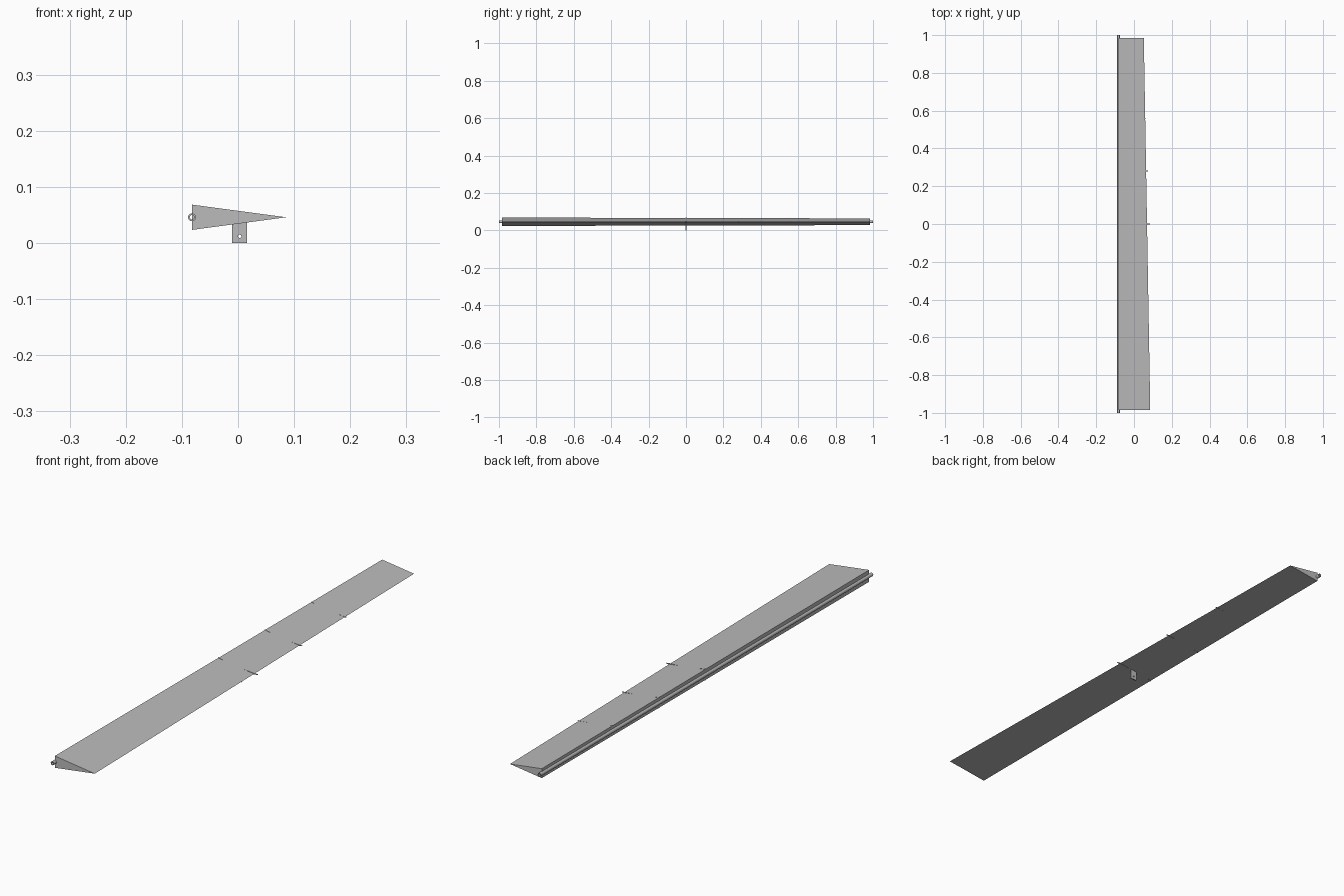
import bpy, bmesh
from math import sin, cos, pi, radians

if "Cube" in bpy.data.objects:
    bpy.data.objects.remove(bpy.data.objects["Cube"], do_unlink=True)

grey = bpy.data.materials.new("plain grey")
grey.use_nodes = True
grey.diffuse_color = (0.5, 0.5, 0.5, 1)
grey.node_tree.nodes["Principled BSDF"].inputs["Base Color"].default_value = grey.diffuse_color

LEAD, AXIS, HALF_SPAN = -0.082, 0.046, 0.985


def section(y):
    """Trailing edge x and leading half thickness at a span position."""
    t = (y + HALF_SPAN) / (2 * HALF_SPAN)
    return 0.086 - 0.034 * t, 0.0225 - 0.0045 * t


def circle(x, z, r, n):
    return [(x + r * cos(2 * pi * i / n), z + r * sin(2 * pi * i / n)) for i in range(n)]


def extrude_loops(name, loops, half_depth, y=0):
    """Filled outline in the xz plane, with inner loops as holes, extruded along y."""
    curve = bpy.data.curves.new(name, "CURVE")
    curve.dimensions = "2D"
    curve.fill_mode = "BOTH"
    curve.extrude = half_depth
    for loop in loops:
        spline = curve.splines.new("POLY")
        spline.points.add(len(loop) - 1)
        for point, (x, z) in zip(spline.points, loop):
            point.co = (x, z, 0, 1)
        spline.use_cyclic_u = True
    obj = bpy.data.objects.new(name, curve)
    bpy.context.collection.objects.link(obj)
    obj.location.y = y
    obj.rotation_euler.x = radians(90)
    bpy.ops.object.select_all(action="DESELECT")
    obj.select_set(True)
    bpy.context.view_layer.objects.active = obj
    bpy.ops.object.convert(target="MESH")
    obj = bpy.context.object
    bm = bmesh.new()
    bm.from_mesh(obj.data)
    bmesh.ops.remove_doubles(bm, verts=bm.verts, dist=1e-5)
    bmesh.ops.recalc_face_normals(bm, faces=bm.faces)
    bm.to_mesh(obj.data)
    bm.free()
    obj.data.materials.clear()
    obj.data.materials.append(grey)
    bpy.ops.object.shade_smooth_by_angle(angle=radians(35))
    return obj


# Tapered wedge panel
bm = bmesh.new()
ends = []
for y in (-HALF_SPAN, HALF_SPAN):
    tip, half = section(y)
    profile = [(LEAD, AXIS - half), (tip, AXIS), (LEAD, AXIS + half)]
    ends.append([bm.verts.new((x, y, z)) for x, z in profile])
for end in ends:
    bm.faces.new(end)
for i in range(3):
    j = (i + 1) % 3
    bm.faces.new((ends[0][i], ends[0][j], ends[1][j], ends[1][i]))
bmesh.ops.recalc_face_normals(bm, faces=bm.faces)
mesh = bpy.data.meshes.new("flap_panel")
bm.to_mesh(mesh)
bm.free()
mesh.materials.append(grey)
bpy.context.collection.objects.link(bpy.data.objects.new("flap_panel", mesh))

# Hollow hinge tube along the leading edge
extrude_loops("hinge_tube", [circle(LEAD, AXIS, 0.007, 24), circle(LEAD, AXIS, 0.004, 24)], 1.0)

# Thin ribs that stand slightly proud at the leading and trailing edges
for number, (y, proud) in enumerate(((0, 0.0018), (0.28, 0.0012), (0.56, 0.0006)), 1):
    tip, half = section(y)
    chord = tip - LEAD
    upper = [(LEAD, half + proud),
             (LEAD + chord * 0.23, half * 0.77 - 0.0003),
             (LEAD + chord * 0.65, half * 0.35 - 0.0003),
             (tip - 0.01, half * 0.01 / chord + proud),
             (tip + proud * 8, 0.0004)]
    outline = [(x, AXIS + h) for x, h in upper] + [(x, AXIS - h) for x, h in reversed(upper)]
    extrude_loops(f"rib_{number}", [outline], 0.002, y)

# Control horn with its pin hole
horn = [(-0.011, 0), (0.016, 0), (0.016, 0.04), (-0.011, 0.04)]
extrude_loops("control_horn", [horn, circle(0.003, 0.012, 0.003, 16)], 0.0025)
